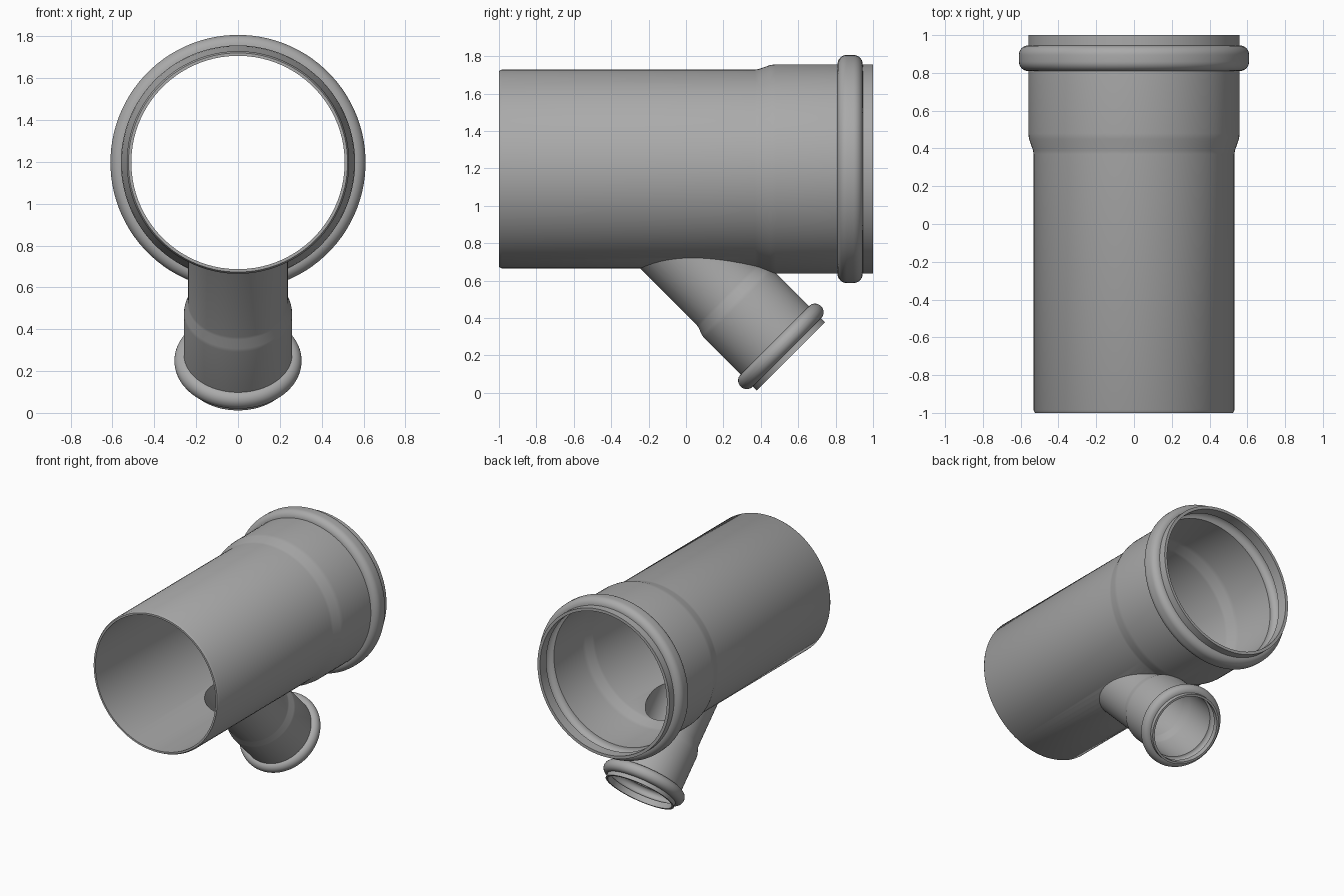
import bpy, bmesh
from math import sin, cos, pi, radians
from mathutils import Vector

SEGMENTS = 96

if "Cube" in bpy.data.objects:
    bpy.data.objects.remove(bpy.data.objects["Cube"])

grey = bpy.data.materials.new("pipe grey")
grey.use_nodes = True
colour = (0.4, 0.4, 0.4, 1)
grey.diffuse_color = colour
grey.node_tree.nodes["Principled BSDF"].inputs["Base Color"].default_value = colour


def bulge(start, end, base, height, steps=8):
    """Rounded bead profile: a quarter arc up, a flat top, a quarter arc down."""
    pts = []
    for i in range(steps + 1):
        a = pi / 2 * i / steps
        pts.append((start + height * (1 - cos(a)), base + height * sin(a)))
    return pts + [(start + end - s, r) for s, r in reversed(pts)]


def lathe(name, profile, origin, axis):
    """Closed solid of revolution from (distance along axis, radius) points."""
    turn = Vector((0, 0, 1)).rotation_difference(Vector(axis))
    bm = bmesh.new()
    rings = []
    for s, r in profile:
        ring = []
        for i in range(SEGMENTS):
            a = 2 * pi * (i + 0.5) / SEGMENTS
            p = turn @ Vector((r * cos(a), r * sin(a), s))
            ring.append(bm.verts.new(p + Vector(origin)))
        rings.append(ring)
    for low, high in zip(rings, rings[1:]):
        for i in range(SEGMENTS):
            j = (i + 1) % SEGMENTS
            bm.faces.new((low[i], low[j], high[j], high[i]))
    bm.faces.new(rings[0][::-1])
    bm.faces.new(rings[-1])
    bmesh.ops.remove_doubles(bm, verts=bm.verts, dist=1e-5)
    bmesh.ops.recalc_face_normals(bm, faces=bm.faces)
    mesh = bpy.data.meshes.new(name)
    bm.to_mesh(mesh)
    bm.free()
    mesh.materials.append(grey)
    obj = bpy.data.objects.new(name, mesh)
    bpy.context.collection.objects.link(obj)
    return obj


def combine(target, tool, operation):
    mod = target.modifiers.new(operation.lower(), "BOOLEAN")
    mod.operation = operation
    mod.solver = "EXACT"
    mod.object = tool
    bpy.context.view_layer.objects.active = target
    bpy.ops.object.modifier_apply(modifier=mod.name)
    bpy.data.objects.remove(tool)


# Main pipe: spigot with chamfered tip, flared socket, seal bead, lip
main_origin, main_axis = (0, 0, 1.197), (0, 1, 0)
main = lathe("pipe_fitting",
             [(-1, 0.524), (-0.985, 0.532), (0.37, 0.532), (0.39, 0.535), (0.45, 0.556), (0.48, 0.56)]
             + bulge(0.81, 0.945, 0.56, 0.05) + [(1, 0.56)],
             main_origin, main_axis)
main_bore = lathe("main_bore",
                  [(-1.1, 0.51), (0.38, 0.51), (0.40, 0.513), (0.46, 0.534), (0.49, 0.538)]
                  + bulge(0.832, 0.923, 0.538, 0.045) + [(1.1, 0.538)],
                  main_origin, main_axis)

# Branch at 45 degrees, measured back from its mouth
mouth, branch_axis = (0, 0.561, 0.195), (0, 1, -1)
branch = lathe("branch",
               [(-1.05, 0.238), (-0.475, 0.238), (-0.46, 0.24), (-0.415, 0.256), (-0.395, 0.259)]
               + bulge(-0.122, -0.03, 0.259, 0.045) + [(0, 0.259)],
               mouth, branch_axis)
branch_bore = lathe("branch_bore",
                    [(-1.1, 0.222), (-0.47, 0.222), (-0.455, 0.224), (-0.41, 0.24), (-0.39, 0.243)]
                    + bulge(-0.108, -0.044, 0.243, 0.032) + [(0.1, 0.243)],
                    mouth, branch_axis)

# Join the shells, then hollow both bores
combine(main, branch, "UNION")
combine(main, main_bore, "DIFFERENCE")
combine(main, branch_bore, "DIFFERENCE")

bpy.ops.object.select_all(action="DESELECT")
main.select_set(True)
bpy.context.view_layer.objects.active = main
bpy.ops.object.shade_smooth_by_angle(angle=radians(30))
